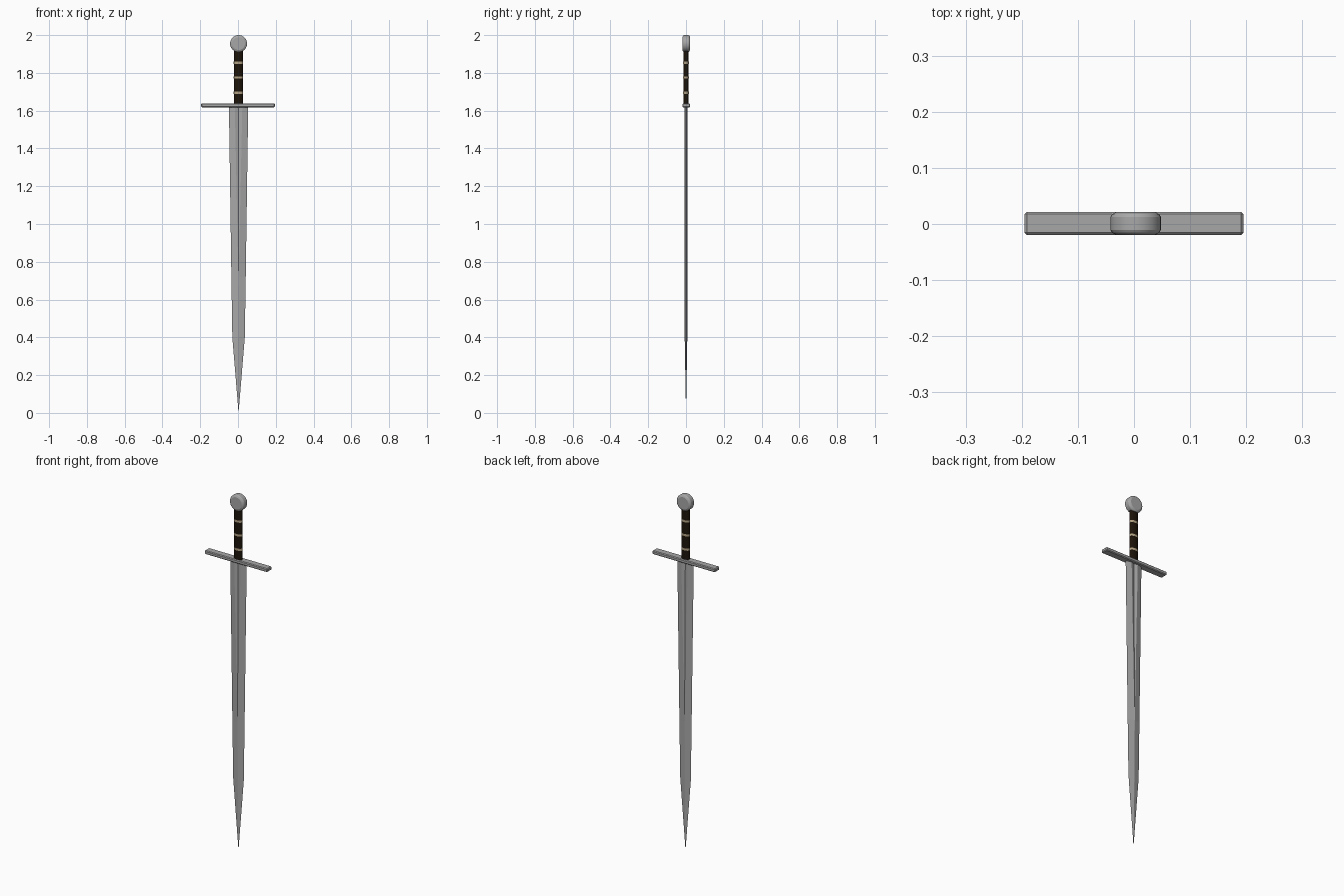
import bpy, bmesh, math

if "Cube" in bpy.data.objects:
    bpy.data.objects.remove(bpy.data.objects["Cube"])


def material(name, color):
    m = bpy.data.materials.new(name)
    m.diffuse_color = color
    m.use_nodes = True
    m.node_tree.nodes["Principled BSDF"].inputs["Base Color"].default_value = m.diffuse_color
    return m


def add_mesh(name, rings, mat, smooth_angle=0):
    """Skin a stack of closed rings; a one-point ring makes a tip."""
    bm = bmesh.new()
    vs = [[bm.verts.new(p) for p in r] for r in rings]
    for a, b in zip(vs, vs[1:]):
        n = max(len(a), len(b))
        for i in range(n):
            j = (i + 1) % n
            quad = [a[i % len(a)], a[j % len(a)], b[j % len(b)], b[i % len(b)]]
            bm.faces.new(list(dict.fromkeys(quad)))
    for end in (vs[0], vs[-1]):
        if len(end) > 2:
            bm.faces.new(end)
    bmesh.ops.recalc_face_normals(bm, faces=bm.faces)
    me = bpy.data.meshes.new(name)
    bm.to_mesh(me)
    bm.free()
    ob = bpy.data.objects.new(name, me)
    bpy.context.collection.objects.link(ob)
    me.materials.append(mat)
    if smooth_angle:
        bpy.ops.object.select_all(action='DESELECT')
        ob.select_set(True)
        bpy.context.view_layer.objects.active = ob
        bpy.ops.object.shade_smooth_by_angle(angle=math.radians(smooth_angle))
    return ob


def ellipse(rx, ry, z, n=24):
    return [(rx * math.cos(2 * math.pi * i / n), ry * math.sin(2 * math.pi * i / n), z)
            for i in range(n)]


steel = material("steel", (0.39, 0.39, 0.39, 1))
leather = material("dark_leather", (0.012, 0.007, 0.003, 1))
cord = material("cord", (0.45, 0.36, 0.23, 1))


# Blade: ridged section with a tapering V fuller, ending in a point
def blade_ring(z, w, f, t, dip):
    return [(w, 0, z), (f, t, z), (0, t - dip, z), (-f, t, z),
            (-w, 0, z), (-f, -t, z), (0, dip - t, z), (f, -t, z)]


blade = add_mesh("blade", [
    [(0, 0, 0)],
    blade_ring(0.40, 0.033, 0.0008, 0.007, 0),
    blade_ring(0.72, 0.038, 0.0010, 0.0085, 0),
    blade_ring(1.625, 0.051, 0.020, 0.009, 0.007),
], steel)
blade.location.x = 0.003

# Crossguard: chamfered bar
bpy.ops.mesh.primitive_cube_add(size=1, location=(0, 0.001, 1.628))
guard = bpy.context.object
guard.name = "crossguard"
guard.scale = (0.39, 0.041, 0.02)
bpy.ops.object.transform_apply(location=False, rotation=False, scale=True)
guard.data.materials.append(steel)
bev = guard.modifiers.new("chamfer", 'BEVEL')
bev.width = 0.004
bev.segments = 1

# Grip with three bands of cord
grip = add_mesh("grip", [ellipse(0.024, 0.0145, z) for z in (1.635, 1.925)], leather, 30)
grip.location.x = 0.002
for i, z in enumerate((1.695, 1.775, 1.853)):
    band = add_mesh(f"grip_band_{i + 1}",
                    [ellipse(0.0246, 0.0151, z + h) for h in (-0.006, 0.006)], cord, 30)
    band.location.x = 0.002

# Pommel: disc facing front and back with a chamfered rim
half = [(0.034, 0.0207), (0.042, 0.0165), (0.045, 0.0115)]
profile = [(r, -h) for r, h in half] + half[::-1]
pommel = add_mesh("pommel", [ellipse(r, r, h, 32) for r, h in profile], steel, 25)
pommel.rotation_euler.x = math.radians(90)
pommel.location = (0.003, 0.001, 1.955)
